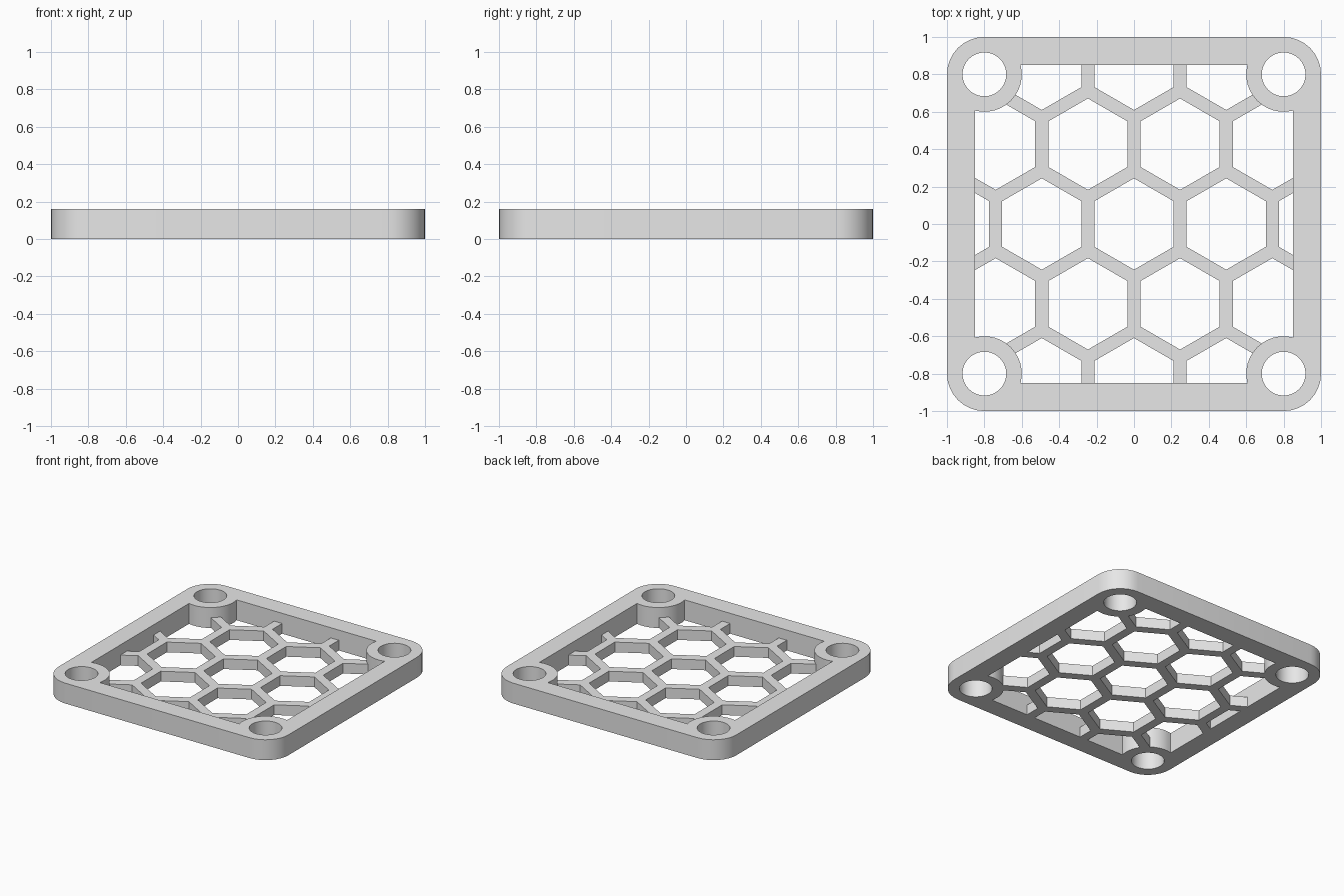
import bpy
import bmesh
from math import cos, sin, pi, radians, sqrt, atan2
from mathutils import Matrix, Vector

if "Cube" in bpy.data.objects:
    bpy.data.objects.remove(bpy.data.objects["Cube"], do_unlink=True)

HALF = 1.0          # half of the outer width
OPENING = 0.85      # half of the inner opening
CORNER = 0.8        # screw hole centres
BOSS = 0.2          # boss and outer corner radius
HOLE = 0.117        # screw hole radius
HEIGHT = 0.16
GRILL_HEIGHT = 0.08
PITCH = 0.493       # honeycomb spacing
BAR = 0.07          # honeycomb bar width

grey = bpy.data.materials.new("light grey plastic")
grey.use_nodes = True
colour = (0.8, 0.8, 0.8, 1)
grey.diffuse_color = colour
grey.node_tree.nodes["Principled BSDF"].inputs["Base Color"].default_value = colour


def arc(cx, cy, radius, start, end, steps):
    angles = [start + (end - start) * i / steps for i in range(steps + 1)]
    return [Vector((cx + radius * cos(a), cy + radius * sin(a), 0)) for a in angles]


def four_corners(points):
    """Repeat one corner's points around the centre."""
    return [Matrix.Rotation(k * pi / 2, 3, "Z") @ p for k in range(4) for p in points]


def prism(name, loops, bottom, top):
    """Extrude outlines upward; outlines inside others become holes."""
    bm = bmesh.new()
    for loop in loops:
        verts = [bm.verts.new((p.x, p.y, bottom)) for p in loop]
        for a, b in zip(verts, verts[1:] + verts[:1]):
            bm.edges.new((a, b))
    bmesh.ops.triangle_fill(bm, use_beauty=True, edges=bm.edges[:])
    result = bmesh.ops.extrude_face_region(bm, geom=bm.faces[:])
    raised = [g for g in result["geom"] if isinstance(g, bmesh.types.BMVert)]
    bmesh.ops.translate(bm, verts=raised, vec=(0, 0, top - bottom))
    bmesh.ops.recalc_face_normals(bm, faces=bm.faces[:])
    mesh = bpy.data.meshes.new(name)
    bm.to_mesh(mesh)
    bm.free()
    mesh.materials.append(grey)
    obj = bpy.data.objects.new(name, mesh)
    bpy.context.collection.objects.link(obj)
    return obj


def activate(obj):
    bpy.ops.object.select_all(action="DESELECT")
    obj.select_set(True)
    bpy.context.view_layer.objects.active = obj


# Outlines: rounded outside, opening with boss arcs, screw holes
outer = four_corners(arc(CORNER, CORNER, HALF - CORNER, 0, pi / 2, 8))
gap = OPENING - CORNER
reach = sqrt(BOSS ** 2 - gap ** 2)
first = atan2(-reach, gap)
last = atan2(gap, -reach) - 2 * pi
opening = four_corners(arc(CORNER, CORNER, BOSS, first, last, 12))
holes = [arc(x, y, HOLE, 0, 2 * pi, 32)[:-1]
         for x in (-CORNER, CORNER) for y in (-CORNER, CORNER)]

# Frame with corner bosses
frame = prism("frame", [outer, opening] + holes, 0, HEIGHT)
activate(frame)
bpy.ops.object.shade_smooth_by_angle(angle=radians(30))

# Grill slab, pierced by a staggered grid of hexagons
grill = prism("honeycomb_grill", [opening], 0, GRILL_HEIGHT)
cells = []
for row in range(-2, 3):
    shift = PITCH / 2 if row % 2 else 0
    for col in range(-3, 3):
        x = col * PITCH + shift
        y = row * PITCH * sqrt(3) / 2
        cells.append(arc(x, y, (PITCH - BAR) / sqrt(3), pi / 6, pi * 13 / 6, 6)[:-1])
    if not shift:
        x = 3 * PITCH
        cells.append(arc(x, y, (PITCH - BAR) / sqrt(3), pi / 6, pi * 13 / 6, 6)[:-1])
cutter = prism("hexagon_cutter", cells, -0.1, GRILL_HEIGHT + 0.1)
cutter.hide_render = True
cut = grill.modifiers.new("hexagons", "BOOLEAN")
cut.operation = "DIFFERENCE"
cut.solver = "EXACT"
cut.object = cutter
activate(grill)
bpy.ops.object.modifier_apply(modifier=cut.name)
bpy.data.objects.remove(cutter, do_unlink=True)
